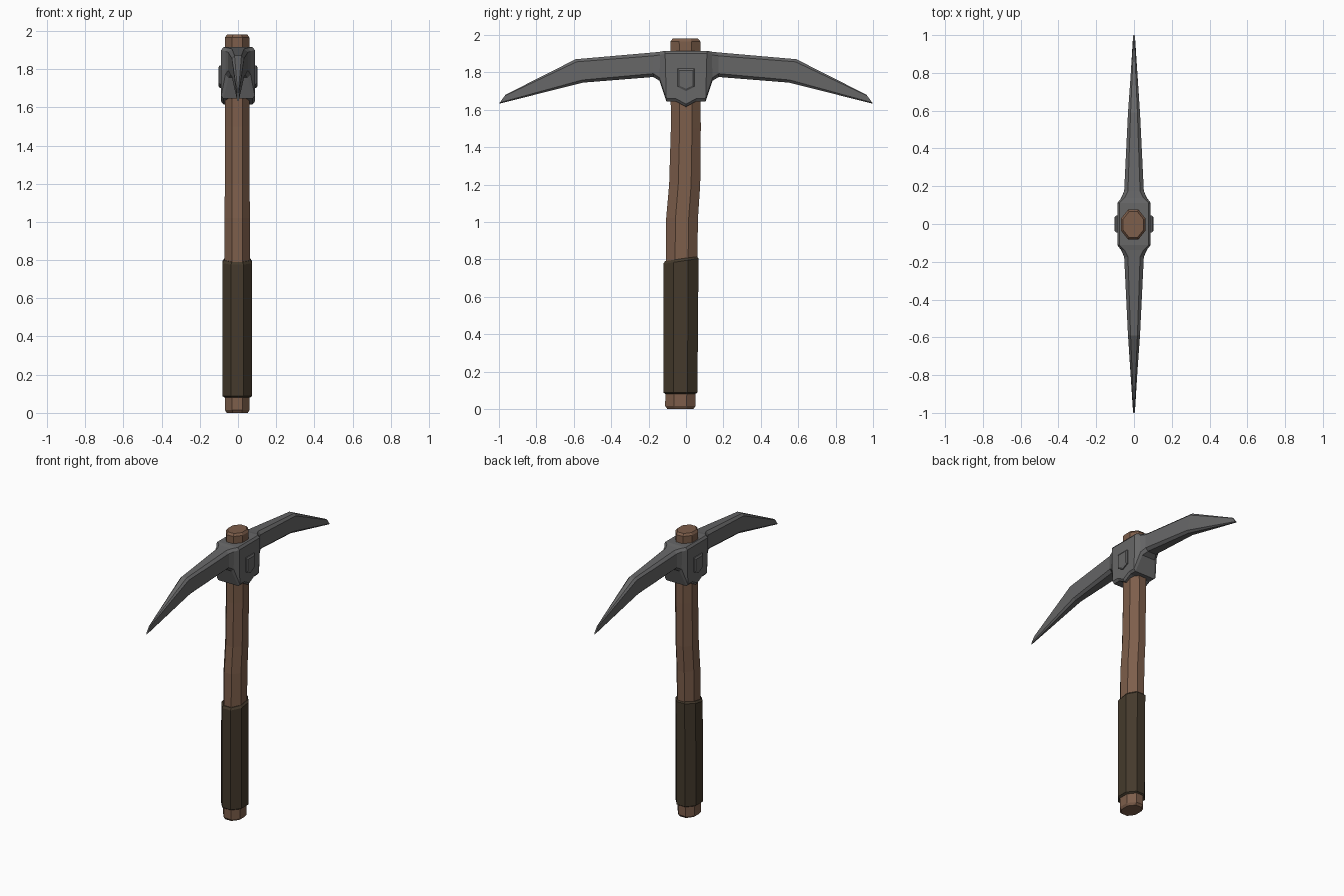
import bpy, bmesh, math
from mathutils import Vector

if "Cube" in bpy.data.objects:
    bpy.data.objects.remove(bpy.data.objects["Cube"])


def material(name, rgb):
    m = bpy.data.materials.new(name)
    m.diffuse_color = (*rgb, 1)
    m.use_nodes = True
    m.node_tree.nodes["Principled BSDF"].inputs["Base Color"].default_value = m.diffuse_color
    return m


WOOD = material("brown wood", (0.205, 0.112, 0.070))
LEATHER = material("dark leather", (0.058, 0.042, 0.025))
IRON = material("grey iron", (0.135, 0.135, 0.137))


def loft(name, rings, mat):
    """Skin equal-sized rings of points and cap both ends."""
    bm = bmesh.new()
    loops = [[bm.verts.new(p) for p in ring] for ring in rings]
    n = len(rings[0])
    for a, b in zip(loops, loops[1:]):
        for i in range(n):
            j = (i + 1) % n
            bm.faces.new((a[i], a[j], b[j], b[i]))
    bm.faces.new(loops[0][::-1])
    bm.faces.new(loops[-1])
    bmesh.ops.recalc_face_normals(bm, faces=bm.faces)
    me = bpy.data.meshes.new(name)
    bm.to_mesh(me)
    bm.free()
    me.materials.append(mat)
    ob = bpy.data.objects.new(name, me)
    bpy.context.collection.objects.link(ob)
    return ob


def octagon(z, cy, rx, ry, slope=0.0):
    """Flat-sided oval ring, optionally tilted along y."""
    k = 1 / math.cos(math.pi / 8)
    pts = []
    for i in range(8):
        a = math.pi / 8 + i * math.pi / 4
        y = k * ry * math.sin(a)
        pts.append((k * rx * math.cos(a) - 0.004, cy + y, z + slope * y))
    return pts


# slightly bent wooden handle
loft("handle", [octagon(*r) for r in (
    (0.0, -0.03, 0.055, 0.07), (0.015, -0.03, 0.065, 0.081),
    (0.5, -0.027, 0.066, 0.083), (1.02, -0.021, 0.066, 0.085),
    (1.2, -0.007, 0.065, 0.083), (1.5, -0.001, 0.065, 0.08),
    (1.965, -0.003, 0.064, 0.08), (1.98, -0.003, 0.054, 0.068))], WOOD)

# leather grip with slanted upper end
loft("grip", [octagon(*r) for r in (
    (0.08, -0.03, 0.066, 0.08), (0.088, -0.03, 0.078, 0.091),
    (0.79, -0.027, 0.078, 0.094, 0.15), (0.803, -0.027, 0.068, 0.085, 0.15))], LEATHER)


def head_section(s, yt, yb, w, zt, zb, cx, cz):
    """Chamfered box section; yt and yb are the y of its top and bottom."""
    out = []
    for x, z in ((w - cx, zt), (w, zt - cz), (w, zb + cz), (w - cx, zb),
                 (cx - w, zb), (-w, zb + cz), (-w, zt - cz), (cx - w, zt)):
        t = (z - zb) / (zt - zb)
        out.append((x, s * (yb + (yt - yb) * t), z))
    return out


# head: collar with pointed lower edge flowing into two tapering picks
stations = [
    (0.055, 0.055, 0.088, 1.915, 1.645, 0.012, 0.015),
    (0.112, 0.105, 0.088, 1.915, 1.645, 0.012, 0.015),
    (0.138, 0.142, 0.066, 1.910, 1.755, 0.016, 0.017),
    (0.175, 0.175, 0.052, 1.906, 1.775, 0.020, 0.018),
    (0.59, 0.55, 0.032, 1.870, 1.745, 0.014, 0.014),
    (0.965, 1.0, 0.005, 1.680, 1.632, 0.003, 0.006),
]
rings = [head_section(-1, *s) for s in reversed(stations)]
rings.append(head_section(1, 0, 0, 0.088, 1.915, 1.615, 0.012, 0.015))
rings += [head_section(1, *s) for s in stations]
loft("pick_head", rings, IRON)

# raised pointed plates on both sides of the collar
outline = [(-0.045, 1.82), (0.045, 1.82), (0.045, 1.722), (0, 1.70), (-0.045, 1.722)]
for s, side in ((1, "right"), (-1, "left")):
    def ring(x, k):
        return [(s * x, y * k, 1.765 + (z - 1.765) * k) for y, z in outline]
    loft("side_plate_" + side, [ring(0.07, 1), ring(0.095, 1), ring(0.102, 0.82)], IRON)
